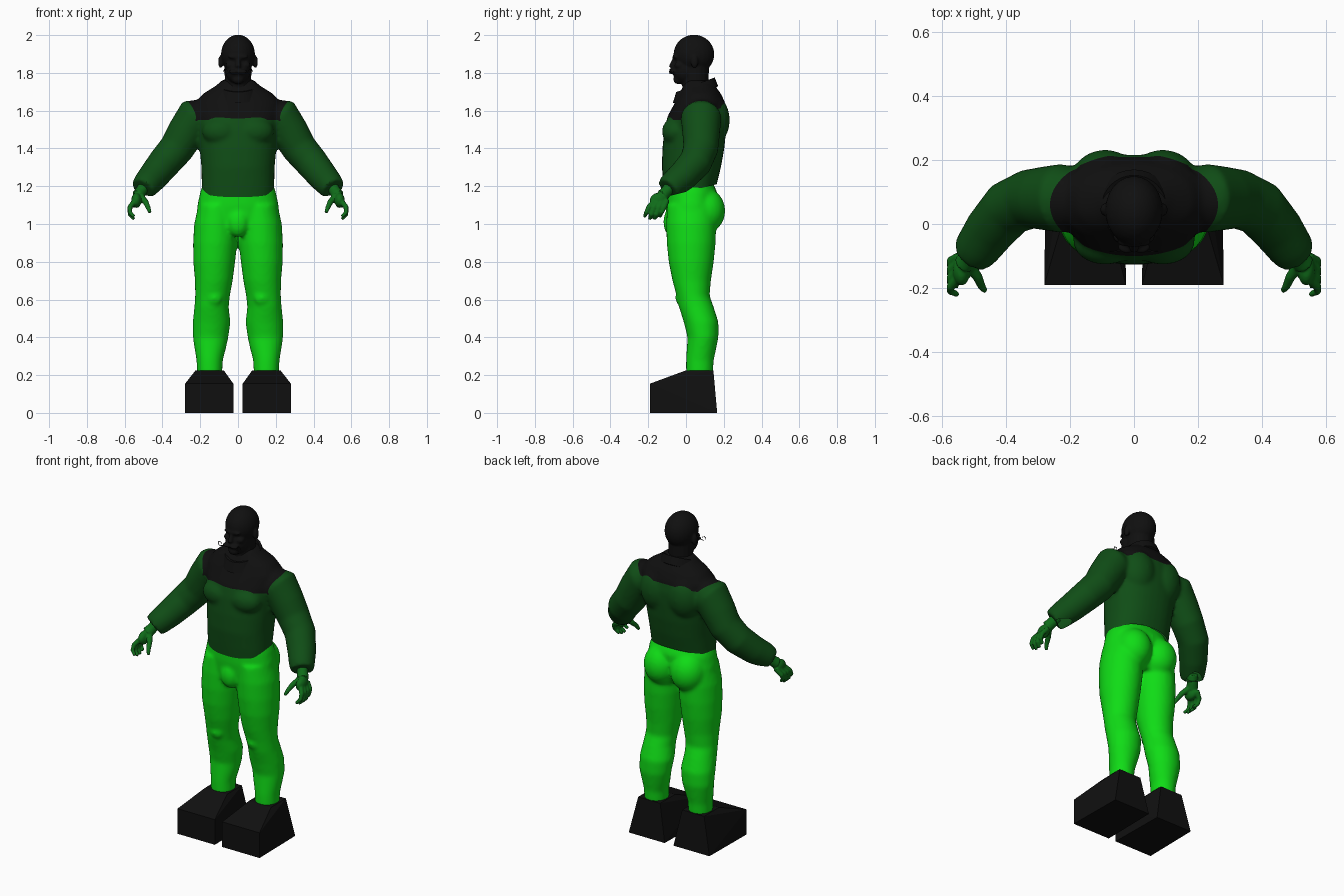
import bpy, bmesh, math
from mathutils import Vector, Matrix

if "Cube" in bpy.data.objects:
    bpy.data.objects.remove(bpy.data.objects["Cube"], do_unlink=True)


def material(name, rgb):
    m = bpy.data.materials.new(name)
    m.use_nodes = True
    m.diffuse_color = (*rgb, 1)
    m.node_tree.nodes["Principled BSDF"].inputs["Base Color"].default_value = (*rgb, 1)
    return m


BLACK = material("black", (0.005, 0.005, 0.005))
SWEATER = material("dark green", (0.005, 0.075, 0.008))
SKIN = material("mid green", (0.005, 0.15, 0.01))
TROUSERS = material("bright green", (0.005, 0.72, 0.008))


def skin_rings(bm, rings, closed=False):
    """Bridge rings of points; cap the ends, or join last to first."""
    loops = [[bm.verts.new(p) for p in ring] for ring in rings]
    n = len(loops[0])
    pairs = list(zip(loops, loops[1:]))
    if closed:
        pairs.append((loops[-1], loops[0]))
    for a, b in pairs:
        for i in range(n):
            j = (i + 1) % n
            bm.faces.new((a[i], a[j], b[j], b[i]))
    if not closed:
        bm.faces.new(loops[0])
        bm.faces.new(loops[-1])


def body(bm, sections, cx=0, side=1, boxy=1.0, n=32):
    """Upright loft: each section is z, half width, front y, back y, centre shift."""
    rings = []
    for z, rx, front, back, *shift in sections:
        x0 = cx + (shift[0] if shift else 0)
        ring = []
        for i in range(n):
            a = math.tau * i / n
            c, s = math.cos(a), math.sin(a)
            c = math.copysign(abs(c) ** boxy, c)
            s = math.copysign(abs(s) ** boxy, s)
            ring.append((side * (x0 + rx * c), (front + back) / 2 + (back - front) / 2 * s, z))
        rings.append(ring)
    skin_rings(bm, rings)


def limb(bm, path, side=1, n=16):
    """Round tube along a path of x, y, z, radius."""
    pts = [Vector(p[:3]) for p in path]
    rings = []
    for k, p in enumerate(pts):
        t = (pts[min(k + 1, len(pts) - 1)] - pts[max(k - 1, 0)]).normalized()
        u = t.cross(Vector((0, 1, 0))).normalized()
        v = t.cross(u)
        ring = []
        for i in range(n):
            a = math.tau * i / n
            q = p + path[k][3] * (u * math.cos(a) + v * math.sin(a))
            ring.append((side * q.x, q.y, q.z))
        rings.append(ring)
    skin_rings(bm, rings)


def blob(bm, centre, radii, side=1):
    m = Matrix.Translation((side * centre[0], centre[1], centre[2])) @ Matrix.Diagonal((*radii, 1))
    bmesh.ops.create_uvsphere(bm, u_segments=24, v_segments=16, radius=1, matrix=m)


def finish(bm, name, mats, voxel=0, smooth=6, angle=40):
    """Make the object; a voxel size fuses overlapping masses into one skin."""
    bmesh.ops.recalc_face_normals(bm, faces=bm.faces)
    me = bpy.data.meshes.new(name)
    bm.to_mesh(me)
    bm.free()
    ob = bpy.data.objects.new(name, me)
    bpy.context.collection.objects.link(ob)
    for m in mats:
        me.materials.append(m)
    bpy.ops.object.select_all(action="DESELECT")
    ob.select_set(True)
    bpy.context.view_layer.objects.active = ob
    if voxel:
        r = ob.modifiers.new("fuse", "REMESH")
        r.mode, r.voxel_size = "VOXEL", voxel
        s = ob.modifiers.new("relax", "SMOOTH")
        s.factor, s.iterations = 0.5, smooth
        for mod in (r.name, s.name):
            bpy.ops.object.modifier_apply(modifier=mod)
    bpy.ops.object.shade_smooth_by_angle(angle=math.radians(angle))
    return ob


# Boots: wedge-shaped blocks
for side, label in ((1, "left"), (-1, "right")):
    bm = bmesh.new()
    for x0, x1, y, z in ((.025, .28, -.19, 0), (.025, .28, -.19, .155), (.075, .225, 0, .225),
                         (.075, .225, .145, .225), (.03, .275, .165, 0)):
        for x in (x0, x1):
            bm.verts.new((side * x, y, z))
    bmesh.ops.convex_hull(bm, input=bm.verts)
    finish(bm, label + "_boot", [BLACK], angle=10)

# Trousers: legs, pelvis, seat, knees
bm = bmesh.new()
LEG = ((.2, .066, 0, .142, .15), (.28, .07, 0, .147, .15), (.34, .083, .004, .16, .147),
       (.4, .094, .008, .172, .145), (.48, .1, -.012, .172, .14), (.56, .091, -.037, .147, .14),
       (.62, .092, -.05, .125, .135), (.7, .1, -.072, .132, .128), (.8, .111, -.092, .147, .126),
       (.9, .117, -.102, .157, .121), (1.0, .115, -.105, .16, .117), (1.1, .1, -.1, .16, .11))
for side in (1, -1):
    body(bm, LEG, side=side)
    blob(bm, (.09, .1, 1.07), (.105, .108, .12), side)
    blob(bm, (.125, -.03, .61), (.042, .026, .04), side)
body(bm, ((.97, .2, -.07, .12), (1.03, .22, -.1, .15), (1.1, .215, -.107, .165),
          (1.17, .2, -.107, .165), (1.24, .175, -.09, .13)), boxy=.9)
blob(bm, (0, -.07, 1.01), (.06, .05, .08))
finish(bm, "trousers", [TROUSERS], .011)

# Sweater: torso, chest, shoulder blades, sleeves
bm = bmesh.new()
body(bm, ((1.04, .19, -.1, .15), (1.2, .192, -.118, .16), (1.3, .194, -.128, .185),
          (1.4, .203, -.125, .203), (1.5, .212, -.115, .213), (1.57, .225, -.098, .217),
          (1.64, .228, -.06, .208), (1.69, .185, -.035, .185), (1.73, .12, -.015, .155),
          (1.76, .085, 0, .125)), boxy=.88)
SLEEVE = ((.16, .08, 1.58, .085), (.225, .08, 1.565, .108), (.275, .08, 1.485, .1),
          (.325, .078, 1.4, .093), (.39, .05, 1.325, .088), (.45, -.02, 1.25, .08),
          (.485, -.07, 1.21, .073), (.505, -.095, 1.185, .066))
for side in (1, -1):
    blob(bm, (.09, -.055, 1.49), (.1, .072, .075), side)
    blob(bm, (.09, .13, 1.55), (.11, .102, .14), side)
    limb(bm, SLEEVE, side, 24)
sweater = finish(bm, "sweater", [SWEATER, BLACK], .011)


def yoke(p):
    """Positive inside the dark shoulder panel."""
    oval = 1 - (p.x / .262) ** 2 - ((p.y - .06) / .16) ** 2
    return min(oval, 8 * (p.z - 1.55 - .35 * max(p.y, 0)))


# Trim the slanted hem, then cut the dark yoke cleanly into the surface
bm = bmesh.new()
bm.from_mesh(sweater.data)
bmesh.ops.bisect_plane(bm, geom=bm.verts[:] + bm.edges[:] + bm.faces[:],
                       plane_co=(0, 0, 1.17), plane_no=(0, -.25, 1), clear_inner=True)
seam = []
for e in bm.edges[:]:
    a, b = e.verts
    fa, fb = yoke(a.co), yoke(b.co)
    if fa * fb < 0:
        seam.append(bmesh.utils.edge_split(e, a, fa / (fa - fb))[1])
bmesh.ops.connect_verts(bm, verts=seam)
for f in bm.faces:
    f.material_index = int(yoke(f.calc_center_median()) > 0)
bm.to_mesh(sweater.data)
bm.free()

# Collar: tilted band, high at the back
bm = bmesh.new()
rings = []
for r, z in ((.12, 1.685), (.102, 1.737), (.09, 1.735), (.08, 1.67)):
    ring = []
    for i in range(32):
        a = math.tau * i / 32
        y = r * math.sin(a)
        ring.append((r * math.cos(a), .05 + y, z + .38 * y))
    rings.append(ring)
skin_rings(bm, rings, closed=True)
finish(bm, "collar", [BLACK])

# Hands: wrist, palm, curled fingers, thumb
for side, label in ((1, "left"), (-1, "right")):
    bm = bmesh.new()
    limb(bm, ((.495, -.08, 1.205, .03), (.515, -.105, 1.17, .031), (.53, -.125, 1.15, .034)), side)
    blob(bm, (.538, -.145, 1.125), (.027, .047, .04), side)
    for i in range(4):
        y = .027 * i
        drop = .012 * (i in (1, 2))
        limb(bm, ((.543, -.165 + y * .8, 1.125, .015), (.572, -.196 + y, 1.09, .014),
                  (.573, -.21 + y, 1.062 - drop, .012), (.55, -.22 + y, 1.038 - drop, .009)), side, 10)
    limb(bm, ((.52, -.12, 1.15, .02), (.488, -.165, 1.115, .016), (.475, -.195, 1.085, .013),
              (.465, -.208, 1.06, .009)), side, 10)
    finish(bm, label + "_hand", [SKIN], .005, 3)

# Head: skull, jaw, neck and facial features
bm = bmesh.new()
blob(bm, (0, .042, 1.898), (.09, .108, .104))
blob(bm, (0, -.002, 1.815), (.068, .07, .076))
blob(bm, (0, -.04, 1.765), (.032, .027, .025))
blob(bm, (0, -.058, 1.885), (.055, .014, .012))
limb(bm, ((0, .055, 1.65, .075), (0, .05, 1.74, .07), (0, .05, 1.83, .072)))
limb(bm, ((0, -.058, 1.88, .01), (0, -.077, 1.835, .015), (0, -.068, 1.825, .013)), n=10)
for side in (1, -1):
    blob(bm, (.092, .045, 1.858), (.013, .02, .034), side)
    blob(bm, (.022, -.072, 1.806), (.028, .02, .012), side)
    blob(bm, (.04, -.035, 1.84), (.026, .026, .02), side)
finish(bm, "head", [BLACK], .006, 4)

# Moustache tips: thin wires ending in a curl
for side, label in ((1, "left"), (-1, "right")):
    bm = bmesh.new()
    path = [(.035, -.08, 1.803, .004)]
    for i in range(12):
        a = -math.pi / 2 + i * .45
        r = .015 - .0006 * i
        path.append((.062 + r * math.cos(a), -.085, 1.81 + r * math.sin(a), .0025))
    rings = []
    for x, y, z, r in path:
        rings.append([(side * (x + r * dx), y + r * dy, z + r * dz)
                      for dx, dy, dz in ((-.7, 0, -.7), (0, -1, 0), (.7, 0, .7), (0, 1, 0))])
    skin_rings(bm, rings)
    finish(bm, label + "_moustache_tip", [BLACK])
